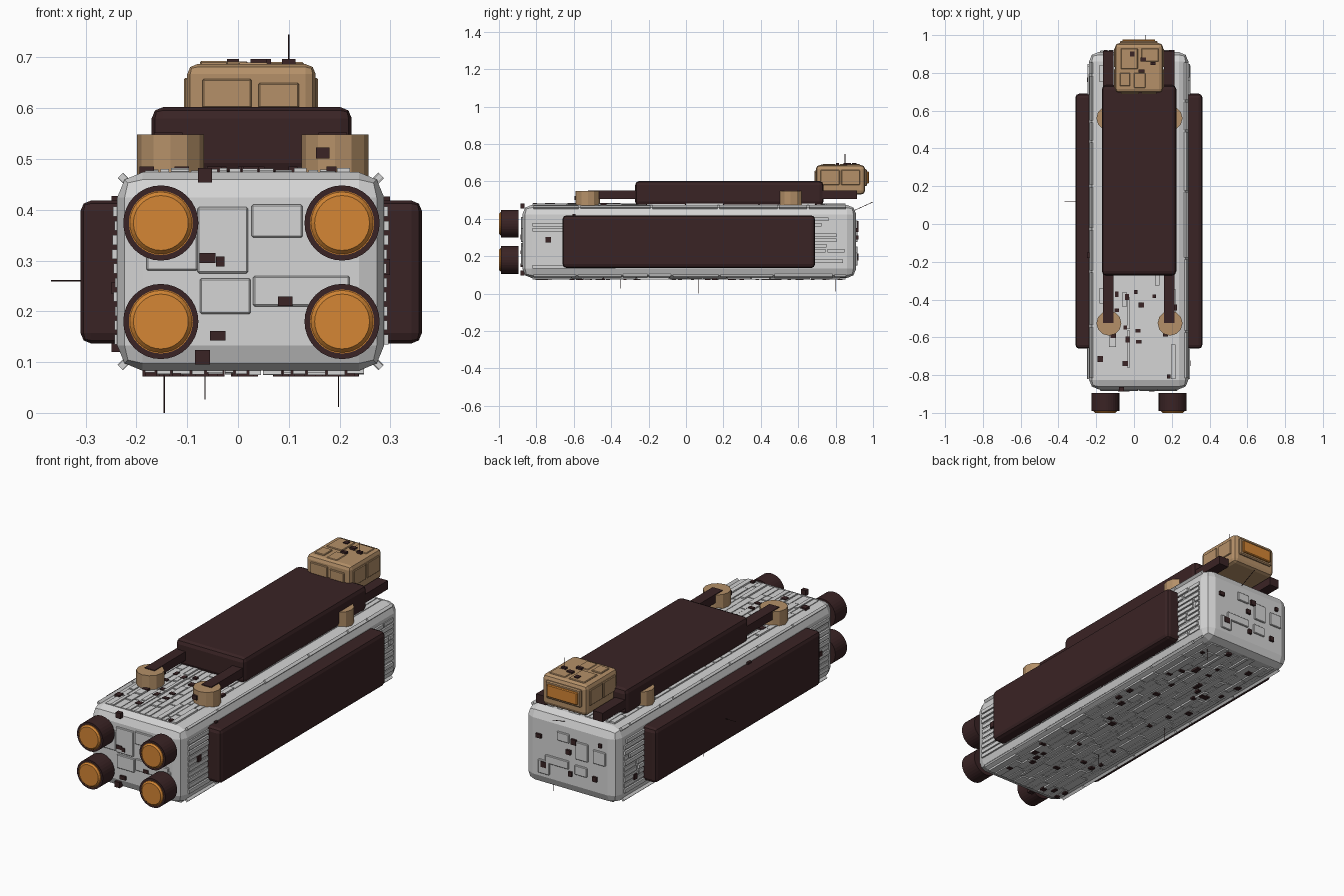
import bpy, bmesh, random
from math import radians
from mathutils import Matrix, Vector

cube = bpy.data.objects.get("Cube")
if cube:
    bpy.data.objects.remove(cube, do_unlink=True)
random.seed(7)
uni = random.uniform


def material(name, rgb):
    m = bpy.data.materials.new(name)
    m.use_nodes = True
    m.diffuse_color = (*rgb, 1)
    m.node_tree.nodes["Principled BSDF"].inputs["Base Color"].default_value = (*rgb, 1)
    return m


GREY = material("light grey", (0.66, 0.66, 0.66))
DARK = material("dark brown", (0.042, 0.017, 0.018))
TAN = material("tan", (0.46, 0.28, 0.14))
ORANGE = material("orange", (0.66, 0.24, 0.035))


def add_box(bm, lo, hi):
    lo, hi = Vector(lo), Vector(hi)
    m = Matrix.Translation((lo + hi) / 2) @ Matrix.Diagonal((*(hi - lo), 1))
    bmesh.ops.create_cube(bm, size=1, matrix=m)


def add_tube(bm, a, b, r1, r2=None, sides=32):
    a, b = Vector(a), Vector(b)
    m = Matrix.Translation((a + b) / 2) @ (b - a).to_track_quat('Z', 'Y').to_matrix().to_4x4()
    bmesh.ops.create_cone(bm, cap_ends=True, segments=sides, radius1=r1,
                          radius2=r1 if r2 is None else r2, depth=(b - a).length, matrix=m)


def finish(name, bm, mat, bevel=0, segments=2):
    me = bpy.data.meshes.new(name)
    bm.to_mesh(me)
    bm.free()
    me.materials.append(mat)
    ob = bpy.data.objects.new(name, me)
    bpy.context.collection.objects.link(ob)
    if bevel:
        mod = ob.modifiers.new("Bevel", 'BEVEL')
        mod.width, mod.segments = bevel, segments
        mod.limit_method = 'ANGLE'
        mod.angle_limit = radians(50)
    return ob


def box(name, lo, hi, mat, bevel=0, segments=2):
    bm = bmesh.new()
    add_box(bm, lo, hi)
    return finish(name, bm, mat, bevel, segments)


# Main hull, side tanks as one through-block, raised deck
X0, X1, Y0, Y1, Z0, Z1 = -0.238, 0.288, -0.875, 0.91, 0.083, 0.474
CX = (X0 + X1) / 2
box("hull", (X0, Y0, Z0), (X1, Y1, Z1), GREY, 0.05)
for name, lo, hi in (("right_tank", -0.31, -0.2), ("left_tank", 0.25, 0.362)):
    box(name, (lo, -0.66, 0.137), (hi, 0.69, 0.418), DARK, 0.02)
box("deck", (-0.17, -0.272, 0.47), (0.224, 0.735, 0.602), DARK, 0.022)

# Rails and their round posts
for side, x in (("right", -0.137), ("left", 0.187)):
    box(side + "_rail", (x - 0.028, -0.525, 0.507), (x + 0.028, 0.915, 0.552), DARK)
    for end, y in (("front", -0.525), ("back", 0.56)):
        bm = bmesh.new()
        add_tube(bm, (x + 0.004, y, 0.45), (x + 0.004, y, 0.548), 0.066, sides=12)
        finish(f"{side}_{end}_post", bm, TAN)

# Thrusters with glowing nozzles
for vert, z in (("upper", 0.374), ("lower", 0.18)):
    for side, x in (("right", -0.152), ("left", 0.205)):
        bm = bmesh.new()
        add_tube(bm, (x, -0.895, z), (x, -0.99, z), 0.074)
        ob = finish(f"{side}_{vert}_thruster", bm, DARK)
        bm = bmesh.new()
        add_tube(bm, (x, -0.98, z), (x, -0.992, z), 0.063)
        add_tube(bm, (x, -0.991, z), (x, -1.0, z), 0.062, 0.054)
        finish(f"{side}_{vert}_nozzle", bm, ORANGE)

# Command cabin with panels and rear window
box("cabin", (-0.1, 0.695, 0.53), (0.153, 0.957, 0.687), TAN, 0.02)
bm = bmesh.new()
for lo, hi in (((-0.07, 0.688, 0.60), (0.027, 0.70, 0.658)), ((0.04, 0.688, 0.60), (0.12, 0.70, 0.65)),
               ((0.145, 0.72, 0.58), (0.158, 0.82, 0.66)), ((0.145, 0.83, 0.58), (0.158, 0.93, 0.66)),
               ((-0.106, 0.72, 0.58), (-0.09, 0.82, 0.66)), ((-0.106, 0.83, 0.58), (-0.09, 0.93, 0.66)),
               ((-0.075, 0.73, 0.68), (-0.02, 0.80, 0.693)), ((-0.07, 0.82, 0.68), (0.02, 0.93, 0.692)),
               ((0.04, 0.86, 0.68), (0.13, 0.93, 0.691)), ((0.0, 0.72, 0.68), (0.06, 0.80, 0.69))):
    add_box(bm, lo, hi)
finish("cabin_panels", bm, TAN, 0.003, 1)
box("window_frame", (-0.075, 0.95, 0.575), (0.125, 0.968, 0.665), TAN, 0.005, 1)
box("rear_window", (-0.062, 0.96, 0.588), (0.112, 0.978, 0.652), ORANGE, 0.004, 1)

# Raised panels on the hull ends
bm = bmesh.new()
for y, s in ((Y0, -1), (Y1, 1)):
    for x, z, w, h in ((-0.075, 0.195, 0.10, 0.07), (0.027, 0.345, 0.10, 0.065), (-0.18, 0.28, 0.10, 0.10),
                       (0.03, 0.21, 0.19, 0.06), (-0.08, 0.275, 0.10, 0.13), (0.14, 0.15, 0.09, 0.10)):
        if s > 0:
            w, h = w * 0.7, h * 0.7
        add_box(bm, (x, y - 0.008, z), (x + w, y + 0.008, z + h))
finish("end_panels", bm, GREY, 0.003, 1)

# Long ribs along the hull sides, broken into pieces of varied length
bm = bmesh.new()
for x in (X0, X1):
    z = 0.135
    while z < 0.41:
        y = -0.82
        while y < 0.83:
            e = min(y + uni(0.15, 0.5), 0.86)
            d = uni(0.004, 0.01)
            add_box(bm, (x - d, y, z), (x + d, e - 0.012, z + 0.019))
            y = e
        z += 0.028
finish("side_ribs", bm, GREY)

# Plating strips on the top, bottom and long corner bevels
bm = bmesh.new()
for z in (Z0, Z1):
    x = X0 + 0.055
    while x < X1 - 0.07:
        w = uni(0.018, 0.04)
        y = -0.82
        while y < 0.8:
            e = min(y + uni(0.05, 0.22), 0.86)
            d = uni(0.002, 0.009)
            add_box(bm, (x, y, z - d), (x + w - 0.004, e - 0.006, z + d))
            y = e
        x += w
for x, s in ((X0, 1), (X1, -1)):
    for z, t in ((Z0, 1), (Z1, -1)):
        y = -0.82
        while y < 0.8:
            e = min(y + uni(0.1, 0.4), 0.86)
            m = Matrix.Translation((x + s * 0.016, (y + e) / 2, z + t * 0.016)) \
                @ Matrix.Rotation(radians(45 * s * t), 4, 'Y') \
                @ Matrix.Diagonal((uni(0.01, 0.016), e - y - 0.01, 0.028, 1))
            bmesh.ops.create_cube(bm, size=1, matrix=m)
            y = e
finish("hull_plating", bm, GREY)

# Small dark fittings scattered over the hull and cabin
bm = bmesh.new()


def fitting(axis, c):
    h = [uni(0.008, 0.016) for _ in range(3)]
    h[axis] = 0.011
    h = Vector(h)
    add_box(bm, Vector(c) - h, Vector(c) + h)


for _ in range(45):
    fitting(2, (uni(-0.18, 0.23), uni(-0.8, 0.85), Z0))
for _ in range(16):
    fitting(2, (uni(-0.18, 0.23), uni(-0.82, -0.3), Z1))
for _ in range(14):
    for x in (X0, X1):
        fitting(0, (x, uni(-0.8, 0.85), uni(0.13, 0.42)))
for x, z in ((-0.06, 0.305), (-0.035, 0.298), (0.093, 0.22), (-0.04, 0.152), (-0.07, 0.11), (-0.065, 0.468)):
    fitting(1, (x, Y0, z))
for x, z in ((0.0, 0.36), (0.03, 0.30), (0.2, 0.34), (0.02, 0.19), (-0.15, 0.38), (-0.12, 0.2), (0.17, 0.2)):
    fitting(1, (x, Y1, z))
for x, y in ((-0.01, 0.90), (0.05, 0.87), (0.04, 0.81), (0.1, 0.85)):
    fitting(2, (x, y, 0.686))
fitting(1, (0.167, -0.585, 0.512))
finish("fittings", bm, DARK)

# Thin antennas
bm = bmesh.new()
for a, b in (((0.1, 0.85, 0.68), (0.1, 0.85, 0.745)), ((-0.3, 0.12, 0.26), (-0.368, 0.12, 0.26)),
             ((-0.065, -0.35, 0.09), (-0.065, -0.35, 0.026)), ((-0.145, 0.065, 0.09), (-0.145, 0.065, 0.0)),
             ((0.198, 0.8, 0.09), (0.198, 0.8, 0.012)), ((0.06, 0.89, 0.44), (0.06, 1.0, 0.49))):
    add_tube(bm, a, b, 0.0015, sides=6)
finish("antennas", bm, DARK)
